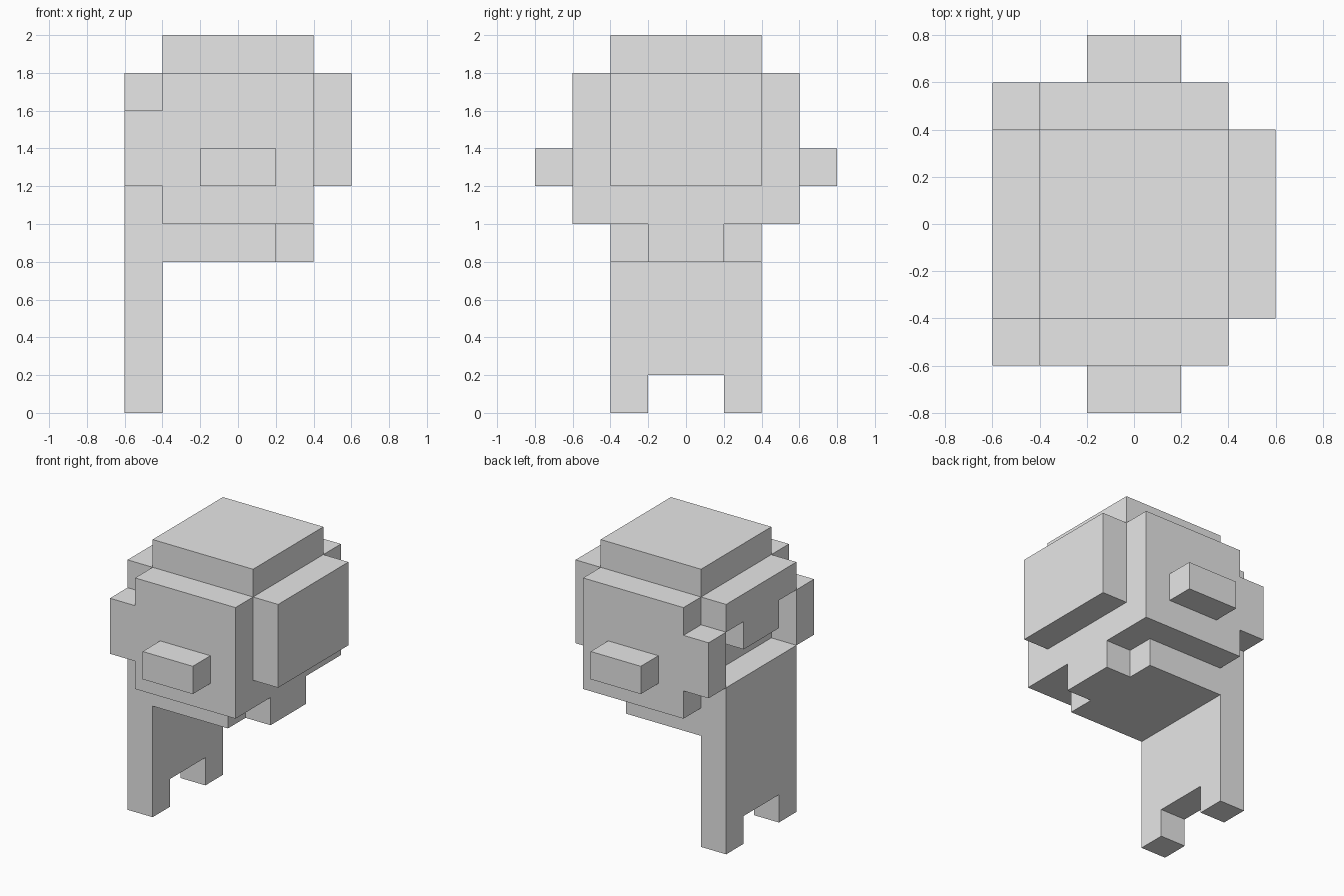
import bpy
import bmesh
from mathutils import Vector

default_cube = bpy.data.objects.get("Cube")
if default_cube:
    bpy.data.objects.remove(default_cube, do_unlink=True)

UNIT = 0.2  # every part sits on a grid of this step

# One plain colour for the whole model
grey = bpy.data.materials.new("plain_grey")
grey.use_nodes = True
colour = (0.8, 0.8, 0.8, 1.0)
grey.diffuse_color = colour
grey.node_tree.nodes["Principled BSDF"].inputs["Base Color"].default_value = colour


def extrude(name, profile, axis, start, end):
    """Extrude a 2D profile (grid units) along an axis from start to end."""
    def place(a, b):
        point = [a, b]
        point.insert("xyz".index(axis), start)
        return Vector(point) * UNIT

    bm = bmesh.new()
    face = bm.faces.new([bm.verts.new(place(a, b)) for a, b in profile])
    result = bmesh.ops.extrude_face_region(bm, geom=[face], use_keep_orig=True)
    offset = Vector([(end - start) * UNIT if a == axis else 0 for a in "xyz"])
    moved = [v for v in result["geom"] if isinstance(v, bmesh.types.BMVert)]
    bmesh.ops.translate(bm, verts=moved, vec=offset)
    bmesh.ops.recalc_face_normals(bm, faces=bm.faces)
    mesh = bpy.data.meshes.new(name)
    bm.to_mesh(mesh)
    bm.free()
    mesh.materials.append(grey)
    obj = bpy.data.objects.new(name, mesh)
    bpy.context.collection.objects.link(obj)
    return obj


def rect(a0, b0, a1, b1):
    return [(a0, b0), (a1, b0), (a1, b1), (a0, b1)]


def symmetric(half):
    """Close a half profile by mirroring its first coordinate."""
    return half + [(-a, b) for a, b in reversed(half)]


# Central body
extrude("body_core", rect(-2, -2, 2, 2), "z", 5, 10)

# Base under the body, with two corners cut on the left
base_half = [(-2, -2), (1, -2), (1, -1), (2, -1)]
base = base_half + [(x, -y) for x, y in reversed(base_half)]
extrude("body_base", base, "z", 4, 5)

# Front and back panels with a side tab, each with a protruding block
panel = rect(-2, 5, 2, 9) + [(-2, 8), (-3, 8), (-3, 6), (-2, 6)]
for label, side in (("front", -1), ("back", 1)):
    extrude(label + "_panel", panel, "y", 2 * side, 3 * side)
    extrude(label + "_block", rect(-1, 6, 1, 7), "y", 3 * side, 4 * side)

# Plain plate on the left
extrude("left_plate", rect(-2, 6, 2, 9), "x", 2, 3)

# Upper right plate with a tongue hanging over the opening
extrude("right_upper_plate",
        symmetric([(2, 9), (2, 8), (1, 8), (1, 7)]), "x", -3, -2)

# Tall right support with two feet
extrude("right_leg_plate",
        symmetric([(2, 6), (2, 0), (1, 0), (1, 1)]), "x", -3, -2)
